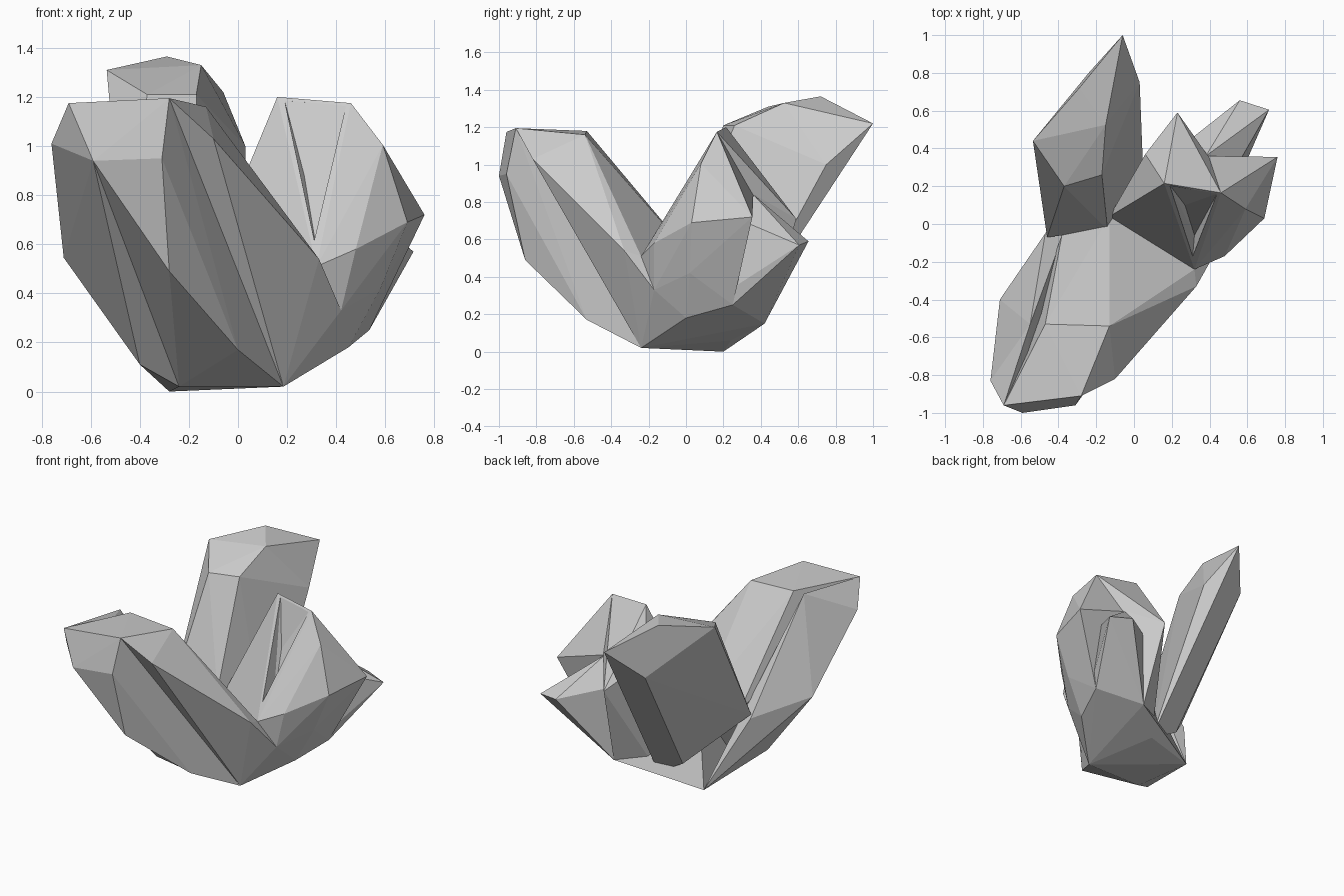
import bpy, bmesh
from math import radians

if "Cube" in bpy.data.objects:
    bpy.data.objects.remove(bpy.data.objects["Cube"])


def shard(name, points):
    """Flat-faced crystal: the convex hull of a few corner points."""
    bm = bmesh.new()
    for p in points:
        bm.verts.new(p)
    bmesh.ops.convex_hull(bm, input=bm.verts[:])
    loose = [v for v in bm.verts if not v.link_faces]
    bmesh.ops.delete(bm, geom=loose, context='VERTS')
    bmesh.ops.dissolve_limit(bm, angle_limit=radians(2), verts=bm.verts[:], edges=bm.edges[:])
    bmesh.ops.recalc_face_normals(bm, faces=bm.faces[:])
    mesh = bpy.data.meshes.new(name)
    bm.to_mesh(mesh)
    bm.free()
    obj = bpy.data.objects.new(name, mesh)
    bpy.context.collection.objects.link(obj)
    return obj


# Corners shared between neighbouring crystals
front_l, front_r = (-.24, -.24, .02), (.185, -.24, .02)
back_l, back_m = (-.28, .20, 0), (.05, .24, .06)
side, side_b, rear = (.45, 0, .18), (.535, .25, .25), (.27, .42, .15)
crook, lip, bulge = (-.13, .04, .50), (.32, -.24, .51), (.42, -.17, .33)
rim, shoulder, nape = (.46, .165, 1.175), (.59, .08, 1.005), (.38, .36, .84)
peak_l, peak_r, chin = (-.69, -.96, 1.175), (-.28, -.91, 1.195), (-.59, -1.0, .94)

# Root block joining the crystals
shard("crystal_root", [front_l, front_r, back_l, back_m, side, side_b, rear,
                       crook, lip, bulge])

# Front crystal: three long slabs with grooves between them
shard("front_crystal_left", [
    front_l, back_l, peak_l, chin, (-.40, -.34, .11), (-.71, -.40, .545),
    (-.76, -.83, 1.01), (-.55, -.53, 1.18), (-.47, -.05, .46)])
shard("front_crystal_middle", [
    front_l, front_r, crook, peak_l, peak_r, chin, (0, -.53, .17), (-.28, -.86, .49),
    (-.31, -.96, .95), (-.47, -.53, 1.18), (-.13, -.54, 1.16), (-.38, -.05, .48)])
shard("front_crystal_right", [
    front_r, crook, lip, bulge, peak_r, (-.10, -.82, 1.03), (-.13, -.54, 1.16),
    (.20, -.46, .67), (.33, -.33, .54), (.235, -.20, .205)])

# Tall crystal leaning back
shard("back_crystal", [
    back_m, (-.15, .25, .17),
    (-.46, -.07, .48), (-.14, -.03, .52), (-.37, .20, 1.21), (-.17, .26, 1.21),
    (-.535, .44, 1.31), (-.15, .525, 1.33), (-.29, .72, 1.365), (-.06, 1.0, 1.22),
    (.03, .75, 1.0), (-.24, .80, 1.01)])

# Upright crystal on the right with a hollow front
right = shard("right_crystal", [
    crook, lip, side, back_m, rear, rim, shoulder, nape,
    (.16, .215, 1.20), (.06, .37, .88), (.23, .59, .71)])
hollow = shard("hollow_cutter", [
    (.19, .205, 1.185), (.44, .16, 1.165), (.32, -.06, .58), (.27, .10, .88),
    (.30, -.30, .66), (.30, -.30, 1.20)])
hollow.hide_render = True
hollow.hide_viewport = True
cut = right.modifiers.new("hollow", 'BOOLEAN')
cut.operation = 'DIFFERENCE'
cut.solver = 'EXACT'
cut.object = hollow

# Wing flaring from the upright crystal to the right
shard("side_point", [
    lip, bulge, side, side_b, rim, shoulder, nape, (.48, -.17, .58),
    (.69, .03, .69), (.76, .355, .72), (.58, .02, .42)])

# Short point at the back right
shard("rear_point", [
    side, side_b, rear, nape, (.56, .655, .59), (.715, .605, .57), (.54, .30, .70),
    (.30, .45, .66)])
